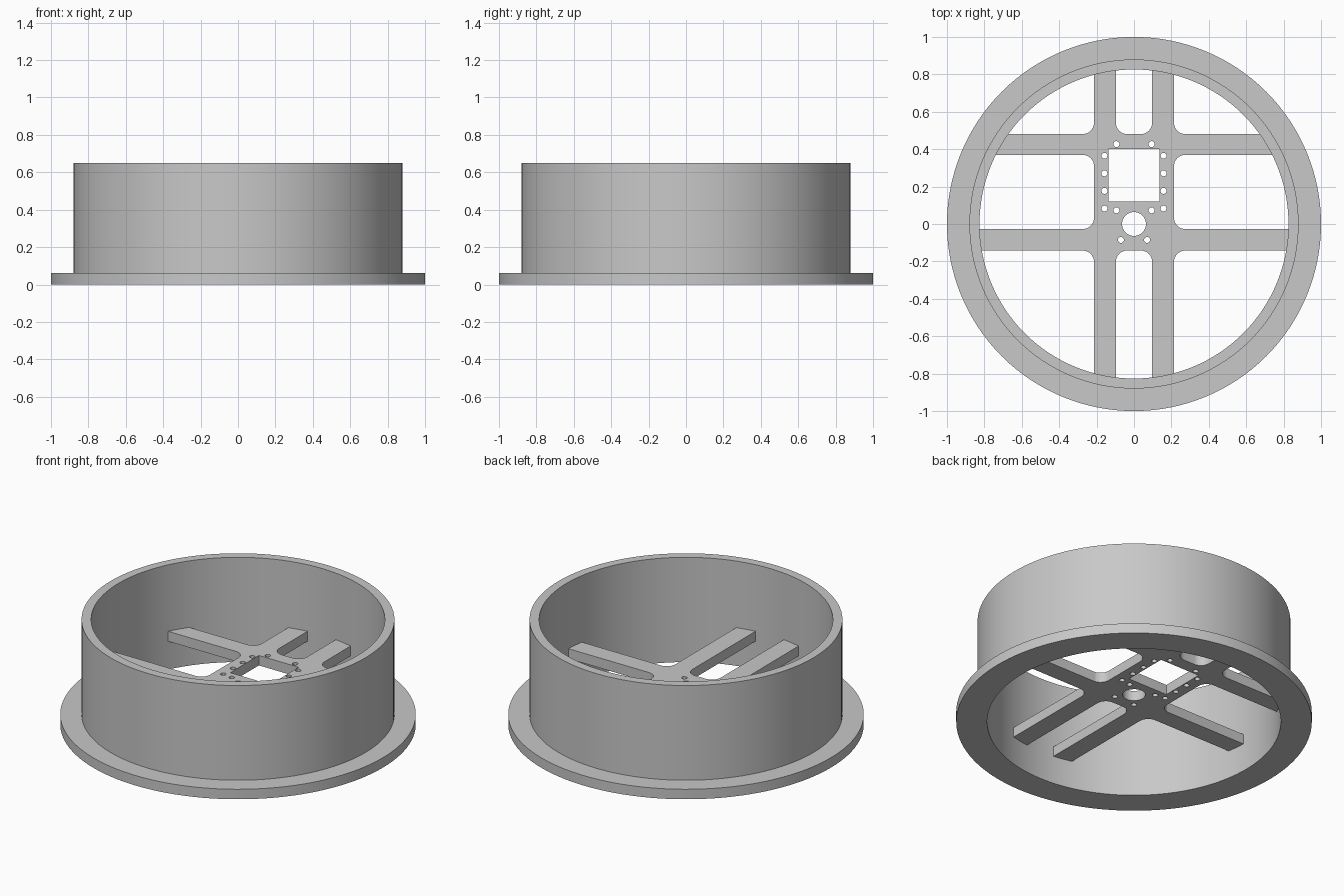
import bpy, bmesh, math

cube = bpy.data.objects.get("Cube")
if cube:
    bpy.data.objects.remove(cube, do_unlink=True)

SEGMENTS = 128
INNER, WALL, RIM = 0.826, 0.88, 1.0          # radii
FLANGE, HEIGHT = 0.062, 0.65                 # heights
PLATE_LOW, PLATE_HIGH = 0.175, 0.237

grey = bpy.data.materials.new("plain grey")
grey.use_nodes = True
grey.diffuse_color = (0.58, 0.58, 0.58, 1)
grey.node_tree.nodes["Principled BSDF"].inputs["Base Color"].default_value = grey.diffuse_color


def make_object(name, bm):
    bmesh.ops.recalc_face_normals(bm, faces=bm.faces[:])
    mesh = bpy.data.meshes.new(name)
    bm.to_mesh(mesh)
    bm.free()
    mesh.materials.append(grey)
    obj = bpy.data.objects.new(name, mesh)
    bpy.context.collection.objects.link(obj)
    return obj


def add_prism(bm, outline, low, high):
    """Extrude a flat outline between two heights."""
    face = bm.faces.new([bm.verts.new((x, y, low)) for x, y in outline])
    side = bmesh.ops.extrude_face_region(bm, geom=[face])["geom"]
    top = [v for v in side if isinstance(v, bmesh.types.BMVert)]
    bmesh.ops.translate(bm, verts=top, vec=(0, 0, high - low))


def circle(x, y, radius, count):
    return [(x + radius * math.cos(math.tau * i / count),
             y + radius * math.sin(math.tau * i / count)) for i in range(count)]


def rounded_box(x0, x1, y0, y1, radius, steps=8):
    centres = [(x1 - radius, y1 - radius), (x0 + radius, y1 - radius),
               (x0 + radius, y0 + radius), (x1 - radius, y0 + radius)]
    points = []
    for quarter, (cx, cy) in enumerate(centres):
        for i in range(steps + 1):
            a = math.pi / 2 * (quarter + i / steps)
            points.append((cx + radius * math.cos(a), cy + radius * math.sin(a)))
    return points


def smooth(obj):
    bpy.ops.object.select_all(action="DESELECT")
    obj.select_set(True)
    bpy.context.view_layer.objects.active = obj
    bpy.ops.object.shade_smooth_by_angle(angle=math.radians(30))


# Drum wall with its bottom flange, turned from one profile
profile = [(INNER, 0), (RIM, 0), (RIM, FLANGE), (WALL, FLANGE), (WALL, HEIGHT), (INNER, HEIGHT)]
bm = bmesh.new()
verts = [bm.verts.new((r, 0, z)) for r, z in profile]
edges = [bm.edges.new((verts[i - 1], verts[i])) for i in range(len(verts))]
bmesh.ops.spin(bm, geom=verts + edges, cent=(0, 0, 0), axis=(0, 0, 1),
               angle=math.tau, steps=SEGMENTS, use_merge=True)
bmesh.ops.remove_doubles(bm, verts=bm.verts[:], dist=0.0001)
smooth(make_object("drum_with_flange", bm))

# Spoke plate starts as a disc just reaching into the wall
bm = bmesh.new()
add_prism(bm, circle(0, 0, INNER + 0.004, SEGMENTS), PLATE_LOW, PLATE_HIGH)
plate = make_object("spoke_plate", bm)

# Windows between the spokes
slot, arm, far = 0.097, 0.214, 1.1
back_outer, back_inner, front_inner, front_outer = 0.481, 0.37, -0.027, -0.142
fillet = 0.06
openings = [
    rounded_box(-slot, slot, back_outer, far, fillet),
    rounded_box(-slot, slot, -far, front_outer, fillet),
]
for side in (-1, 1):
    x0, x1 = sorted((side * arm, side * far))
    for y0, y1 in ((back_outer, far), (front_inner, back_inner), (-far, front_outer)):
        openings.append(rounded_box(x0, x1, y0, y1, fillet))

# Square motor opening, shaft hole and screw holes
openings.append([(-0.137, 0.12), (0.137, 0.12), (0.137, 0.4), (-0.137, 0.4)])
openings.append(circle(0, 0, 0.064, 48))
screws = [(0.094, 0.427), (0.094, 0.073), (0.07, -0.085)]
screws += [(0.158, 0.083 + 0.094 * i) for i in range(4)]
for x, y in screws:
    for side in (-1, 1):
        openings.append(circle(side * x, y, 0.016, 20))

bm = bmesh.new()
for outline in openings:
    add_prism(bm, outline, PLATE_LOW - 0.1, PLATE_HIGH + 0.1)
cutter = make_object("opening_cutter", bm)
cutter.hide_render = True

# Cut the plate and drop the cutter
cut = plate.modifiers.new("openings", "BOOLEAN")
cut.operation = "DIFFERENCE"
cut.solver = "EXACT"
cut.object = cutter
smooth(plate)
bpy.ops.object.modifier_move_to_index(modifier="openings", index=0)
bpy.ops.object.modifier_apply(modifier="openings")
bpy.data.objects.remove(cutter, do_unlink=True)
smooth(plate)
